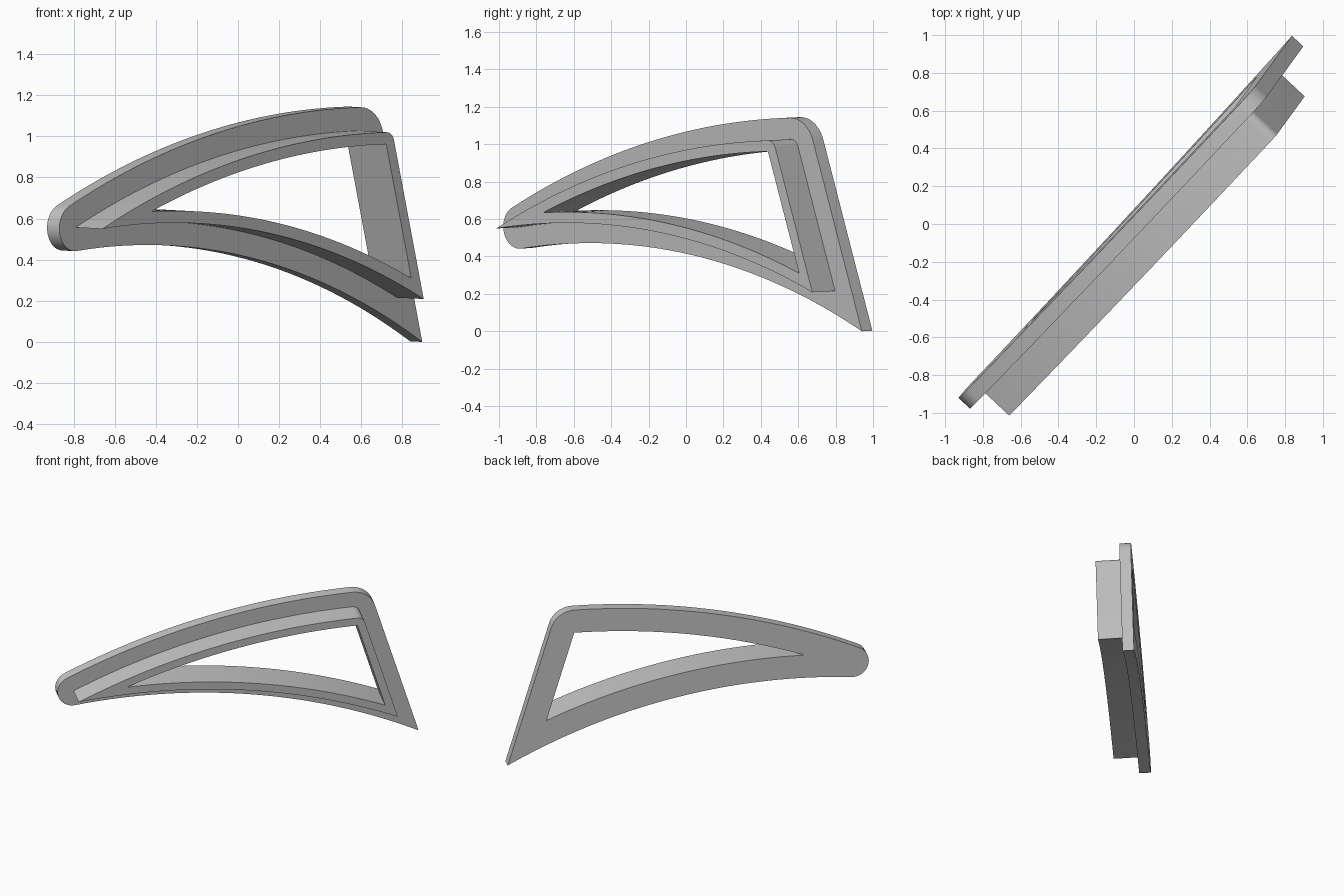
import bpy, bmesh, math
from mathutils import Vector

cube = bpy.data.objects.get("Cube")
if cube:
    bpy.data.objects.remove(cube, do_unlink=True)

# Panel plane: u runs along it, v runs up it, n points to the front
ORIGIN = Vector((0, 0.103, 0))
u = Vector((1, 1.068, 0)).normalized()
n = Vector((1.068, -1, -0.057)).normalized()
v = n.cross(u)

# Outer outline: two long arcs and a slanted straight end
TOP_C, TOP_R = Vector((0.85, -3.953)), 5.1
LOW_C, LOW_R = Vector((-0.75, -3.889)), 4.364
SLANT, SLANT_X = 0.315, 1.225
CAP_R, FILLET_R = 0.115, 0.17      # left end and top corner rounding
FLANGE, COLLAR = 0.082, 0.26       # front depths
COLLAR_IN, HOLE_IN = 0.115, 0.173  # inward offsets of collar and opening


def top(s, off):
    return TOP_C.y + math.sqrt((TOP_R - off) ** 2 - (s - TOP_C.x) ** 2)


def low(s, off):
    return LOW_C.y + math.sqrt((LOW_R + off) ** 2 - (s - LOW_C.x) ** 2)


def right_corner(curve, off):
    s = 1.0
    for _ in range(40):
        s = SLANT_X - off * math.hypot(1, SLANT) - SLANT * curve(s, off)
    return Vector((s, curve(s, off)))


def left_tip(off):
    a, b = -1.6, 0.0
    for _ in range(50):
        mid = (a + b) / 2
        if top(mid, off) > low(mid, off):
            b = mid
        else:
            a = mid
    return Vector((b, top(b, off)))


def angle(vec):
    return math.atan2(vec.y, vec.x)


def arc(centre, radius, a0, a1, count):
    return [centre + radius * Vector((math.cos(a), math.sin(a)))
            for a in (a0 + (a1 - a0) * i / count for i in range(count + 1))]


def outline(off):
    """Closed outline moved inward by off; corners turn sharp when used up."""
    cap_r, fil_r = max(CAP_R - off, 0), max(FILLET_R - off, 0)
    tip = left_tip(off + cap_r)
    corner = right_corner(top, off + fil_r)
    end = right_corner(low, off)
    cap = arc(tip, cap_r, angle(tip - LOW_C) + math.pi, angle(tip - TOP_C), 20)
    fillet = arc(corner, fil_r, angle(corner - TOP_C), math.atan(SLANT), 12)
    upper = arc(TOP_C, TOP_R - off, angle(cap[-1] - TOP_C),
                angle(fillet[0] - TOP_C), 40)
    lower = arc(LOW_C, LOW_R + off, angle(end - LOW_C),
                angle(cap[0] - LOW_C), 40)
    return cap + upper[1:-1] + fillet + lower[:-1]


# Flange, raised collar and opening as one closed band of loops
section = [(0, 0), (0, FLANGE), (COLLAR_IN, FLANGE), (COLLAR_IN, COLLAR),
           (HOLE_IN, COLLAR), (HOLE_IN, 0)]
bm = bmesh.new()
loops = [[bm.verts.new(ORIGIN + u * p.x + v * p.y + n * depth)
          for p in outline(off)] for off, depth in section]
for k, a in enumerate(loops):
    b = loops[(k + 1) % len(loops)]
    for i in range(len(a)):
        j = (i + 1) % len(a)
        bm.faces.new((a[i], a[j], b[j], b[i]))
bmesh.ops.remove_doubles(bm, verts=bm.verts, dist=0.0005)
bmesh.ops.recalc_face_normals(bm, faces=bm.faces)
mesh = bpy.data.meshes.new("window_frame")
bm.to_mesh(mesh)
bm.free()

frame = bpy.data.objects.new("window_frame", mesh)
bpy.context.collection.objects.link(frame)

# Plain grey finish
grey = bpy.data.materials.new("plain_grey")
grey.use_nodes = True
colour = (0.55, 0.55, 0.55, 1)
grey.diffuse_color = colour
grey.node_tree.nodes["Principled BSDF"].inputs["Base Color"].default_value = colour
mesh.materials.append(grey)

bpy.ops.object.select_all(action='DESELECT')
frame.select_set(True)
bpy.context.view_layer.objects.active = frame
bpy.ops.object.shade_smooth_by_angle(angle=math.radians(30))
